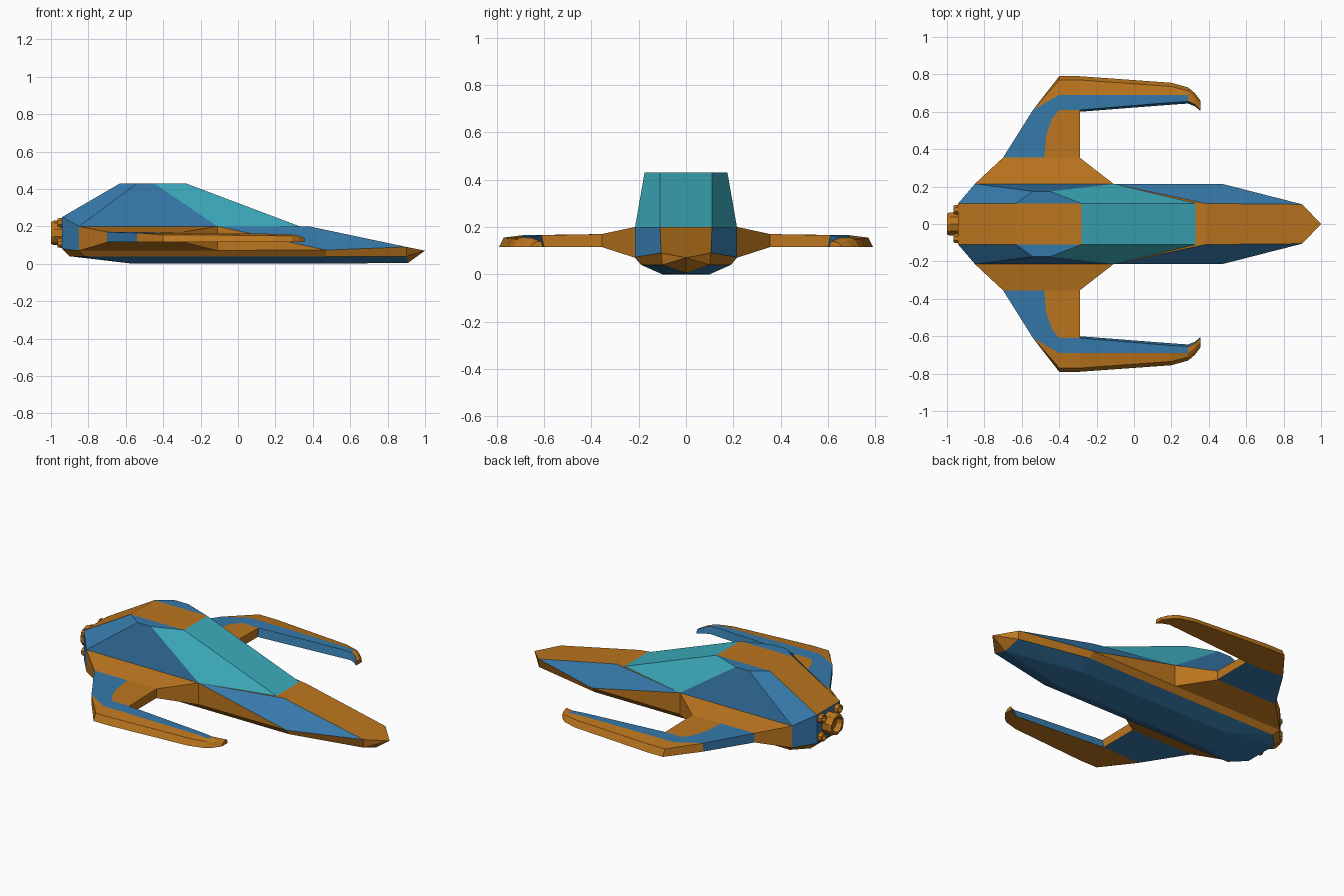
import bpy, bmesh, math
from mathutils import Vector, Matrix

if "Cube" in bpy.data.objects:
    bpy.data.objects.remove(bpy.data.objects["Cube"])


def material(name, rgb):
    m = bpy.data.materials.new(name)
    m.diffuse_color = (*rgb, 1)
    m.use_nodes = True
    m.node_tree.nodes["Principled BSDF"].inputs["Base Color"].default_value = m.diffuse_color
    return m


MATS = [material("orange_paint", (0.50, 0.18, 0.013)),
        material("blue_paint", (0.036, 0.19, 0.40)),
        material("teal_glass", (0.045, 0.41, 0.50))]
ORANGE, BLUE, TEAL = range(3)


def finish(name, bm):
    bmesh.ops.remove_doubles(bm, verts=bm.verts, dist=1e-4)
    bmesh.ops.recalc_face_normals(bm, faces=bm.faces)
    me = bpy.data.meshes.new(name)
    bm.to_mesh(me)
    bm.free()
    for m in MATS:
        me.materials.append(m)
    ob = bpy.data.objects.new(name, me)
    bpy.context.collection.objects.link(ob)
    return ob


def add_face(bm, coords, mat):
    f = bm.faces.new([bm.verts.new(c) for c in coords])
    f.material_index = mat


def flip(c):
    return (c[0], -c[1], c[2])


def panels(bm, pts, groups):
    """Each word is a panel; capitals are +y points, small letters their mirror."""
    for mat, words in groups.items():
        for w in words.split():
            co = [pts[ch] if ch.isupper() else flip(pts[ch.upper()]) for ch in w]
            add_face(bm, co, mat)
            if w.isupper():
                add_face(bm, [flip(c) for c in reversed(co)], mat)


# Hull corner points (half)
hull = dict(
    A=(-.94, .11, .25), B=(-.85, .215, .2), C=(-.11, .215, .2), D=(.33, .11, .2),
    E=(.38, .11, .2), F=(.47, .215, .073), G=(.9, .105, .09), H=(1, 0, .07),
    I=(-.94, .11, .08), J=(-.85, .215, .07), L=(-.9, .11, .04), M=(-.82, .19, .04),
    N=(.47, .19, .04), O=(.9, .1, .04), P=(-.56, .1, 0), Q=(.45, .1, 0), R=(.91, 0, .005),
    S=(-.63, .11, .43), T=(-.54, .175, .43), U=(-.45, .175, .43), V=(-.28, .11, .43),
    W=(-.7, .355, .17), X=(-.29, .355, .17), Y=(-.7, .355, .115), Z=(-.29, .355, .115),
    K=(-.11, .215, .07))

# Fuselage: deck, belt and keel
bm = bmesh.new()
panels(bm, hull, {
    ORANGE: "JFCB CED DEed EGge GHg ILMJ JMNF FNOG LIil GOH ORH",
    BLUE: "IJBA IAai CFGE LMP MNQP NOQ OQR QqR PQqp LPpl"})
finish("fuselage", bm)

# Cabin with windscreen
bm = bmesh.new()
panels(bm, hull, {
    ORANGE: "ASsa SVvs",
    BLUE: "STUV ABTS BCUT",
    TEAL: "UVDC VDdv"})
finish("cabin", bm)

# Wing roots
bm = bmesh.new()
panels(bm, hull, {ORANGE: "BCXW JKZY BWYJ CXZK"})
finish("wing_roots", bm)

# Wing panels
wing = dict(
    A=(-.7, .355, .17), B=(-.54, .61, .165), C=(-.4, .77, .155), D=(-.4, .69, .165),
    E=(-.4, .61, .165), F=(-.29, .61, .165), G=(-.29, .355, .17),
    P=(-.48, .355, .17), Q=(-.47, .47, .168), R=(-.44, .56, .167),
    H=(-.7, .355, .115), I=(-.54, .61, .115), J=(-.4, .79, .115),
    K=(-.4, .6, .115), L=(-.29, .6, .115), M=(-.29, .355, .115))
bm = bmesh.new()
panels(bm, wing, {
    ORANGE: "PGFERQ BDC BCJI GFLM IJK",
    BLUE: "APQREDB ABIH HIKLM"})

# Forward-swept arms: x, five y values around the section, top heights
stations = [
    (-.40, (.600, .610, .69, .770, .790), .165, .155),
    (-.29, (.600, .610, .69, .770, .790), .165, .155),
    (.20, (.638, .650, .69, .735, .755), .160, .150),
    (.29, (.644, .656, .69, .712, .730), .156, .147),
    (.325, (.630, .640, .662, .680, .700), .150, .142),
    (.355, (.605, .610, .630, .645, .660), .138, .132)]
rings = [[(x, y, z) for y, z in zip(ys, (.115, h1, h1, h2, .115))]
         for x, ys, h1, h2 in stations]
for s in range(len(rings) - 1):
    for i in range(5):
        if s == 0 and i == 0:
            continue
        j = (i + 1) % 5
        quad = [rings[s][i], rings[s][j], rings[s + 1][j], rings[s + 1][i]]
        mat = BLUE if i == 0 or (i == 1 and s < 3) else ORANGE
        add_face(bm, quad, mat)
        add_face(bm, [flip(c) for c in reversed(quad)], mat)
add_face(bm, rings[-1], ORANGE)
add_face(bm, [flip(c) for c in reversed(rings[-1])], ORANGE)
finish("wings", bm)


# Engine nozzles: open rims facing backwards
def nozzle(name, y, z, r, x0, x1, sides):
    bm = bmesh.new()
    profile = [(x1, r), (x0 + .015, r), (x0, r * .9), (x0, r * .68), (x0 + .03, r * .55)]
    loops = [[Vector((x, y + q * math.cos(a), z + q * math.sin(a)))
              for a in (2 * math.pi * (k + .5) / sides for k in range(sides))]
             for x, q in profile]
    for a, b in zip(loops, loops[1:]):
        for k in range(sides):
            n = (k + 1) % sides
            add_face(bm, [a[k], a[n], b[n], b[k]], ORANGE)
    add_face(bm, loops[-1], ORANGE)
    add_face(bm, loops[0], ORANGE)
    finish(name, bm)


nozzle("main_engine", 0, .165, .065, -1, -.93, 10)
for sy in (-1, 1):
    for sz in (-1, 1):
        nozzle("small_engine", sy * .077, .165 + sz * .055, .027, -.965, -.93, 8)
